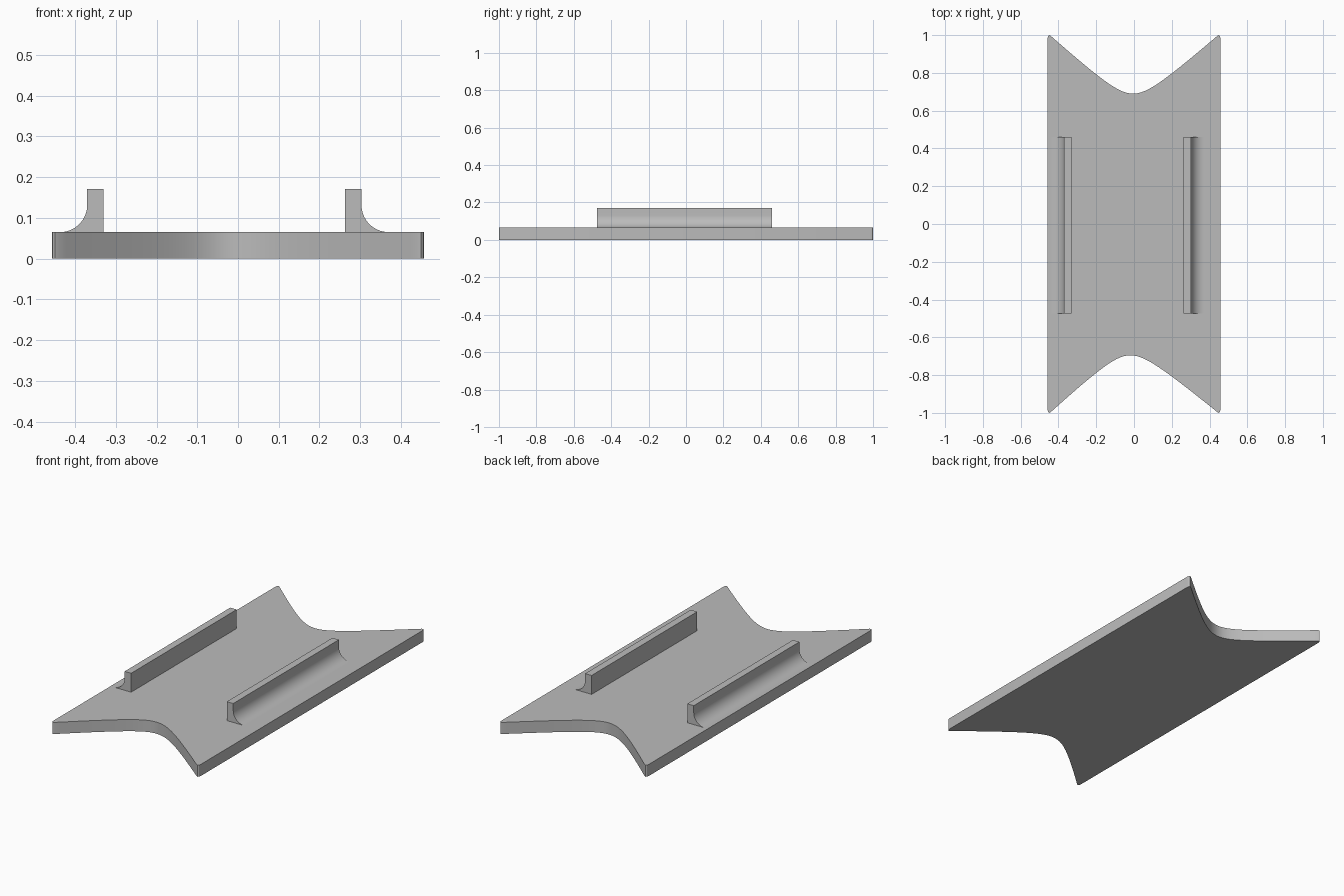
import bpy, bmesh, math

cube = bpy.data.objects.get("Cube")
if cube:
    bpy.data.objects.remove(cube, do_unlink=True)

grey = bpy.data.materials.new("plain_grey")
grey.use_nodes = True
grey.diffuse_color = (0.5, 0.5, 0.5, 1)
grey.node_tree.nodes["Principled BSDF"].inputs["Base Color"].default_value = (0.5, 0.5, 0.5, 1)

HALF_WIDTH, THICK = 0.457, 0.065


def extrude(name, outline, offset):
    """Close an outline of 3D points into a face and extrude it to a solid."""
    bm = bmesh.new()
    face = bm.faces.new([bm.verts.new(p) for p in outline])
    result = bmesh.ops.extrude_face_region(bm, geom=[face])
    moved = [v for v in result["geom"] if isinstance(v, bmesh.types.BMVert)]
    bmesh.ops.translate(bm, verts=moved, vec=offset)
    bmesh.ops.recalc_face_normals(bm, faces=bm.faces)
    mesh = bpy.data.meshes.new(name)
    bm.to_mesh(mesh)
    bm.free()
    mesh.materials.append(grey)
    obj = bpy.data.objects.new(name, mesh)
    bpy.context.collection.objects.link(obj)
    bpy.ops.object.select_all(action='DESELECT')
    obj.select_set(True)
    bpy.context.view_layer.objects.active = obj
    bpy.ops.object.shade_smooth_by_angle(angle=math.radians(30))
    return obj


def end_edge(side, centre, depth, steps=48):
    """Hyperbolic notch with rounded tips, running from -x to +x."""
    tip = 0.44
    points = [(-HALF_WIDTH, 0.985), (-0.455, 0.994), (-0.449, 1.0)]
    rise = lambda x: math.hypot(0.1, 0.9 * (x - centre)) - 0.1
    for i in range(steps + 1):
        x = -tip + 2 * tip * i / steps
        end = rise(math.copysign(tip, x - centre))
        points.append((x, depth + (0.995 - depth) * rise(x) / end))
    points += [(0.449, 1.0), (0.455, 0.994), (HALF_WIDTH, 0.985)]
    return [(x, side * y, 0) for x, y in points]


# Base plate with a notch at both ends
outline = end_edge(1, -0.005, 0.69) + end_edge(-1, -0.02, 0.695)[::-1]
extrude("base_plate", outline, (0, 0, THICK))


# Rails with a hollow fillet on the outer side
def rail(name, side, inner, outer, radius, front=-0.475, back=0.46, top=0.171):
    profile = [(inner, THICK), (inner, top), (outer, top)]
    for i in range(17):
        a = i / 16 * math.pi / 2
        profile.append((outer + radius * (1 - math.cos(a)),
                        THICK + radius * (1 - math.sin(a))))
    extrude(name, [(side * x, front, z) for x, z in profile], (0, back - front, 0))


rail("left_rail", 1, 0.263, 0.303, 0.067)
rail("right_rail", -1, 0.33, 0.37, 0.067)
